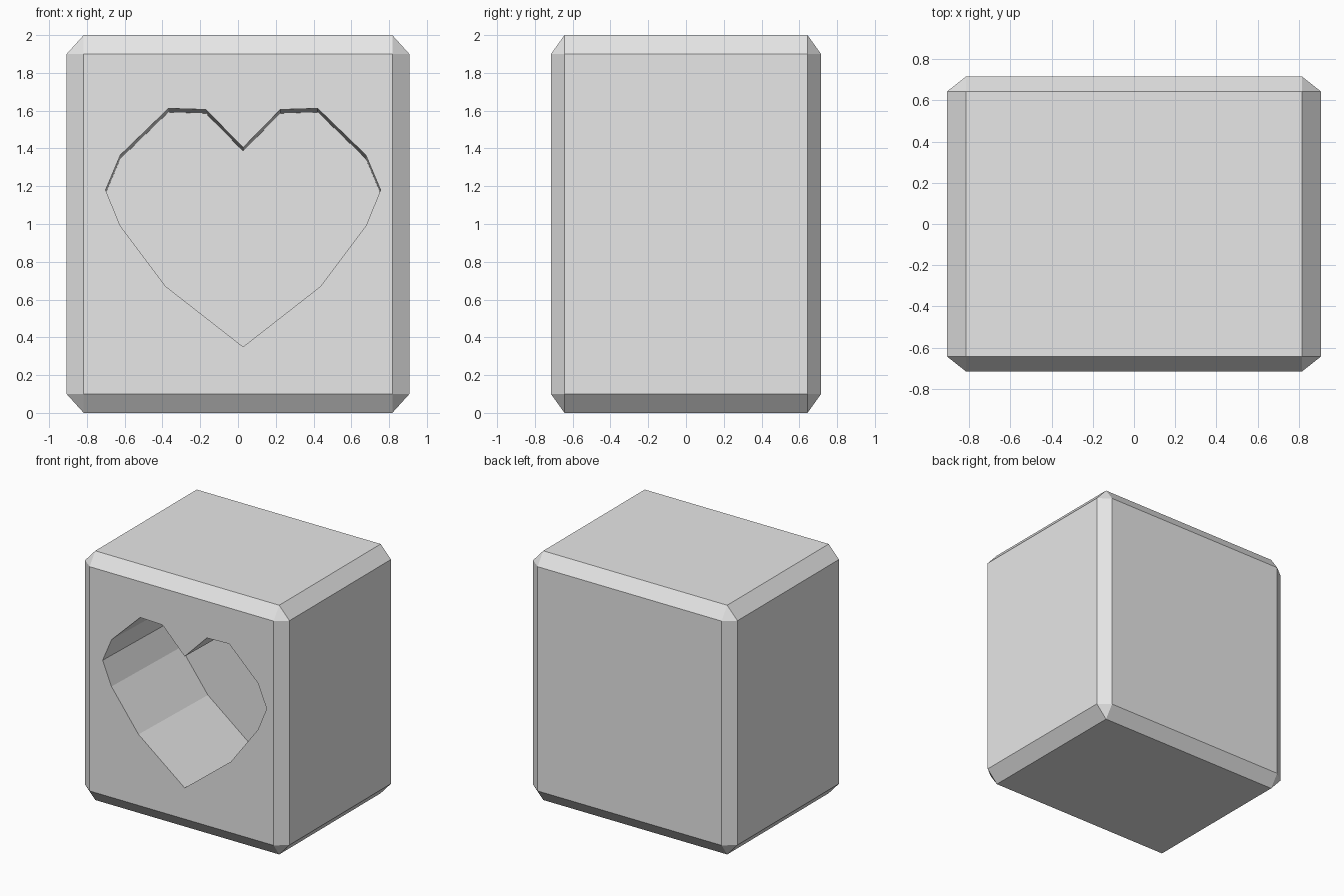
import bpy
import bmesh
from mathutils import Matrix, Vector

cube = bpy.data.objects.get("Cube")
if cube:
    bpy.data.objects.remove(cube, do_unlink=True)

WIDTH, DEPTH, HEIGHT = 1.815, 1.43, 2.0

grey = bpy.data.materials.new("plain_grey")
grey.use_nodes = True
colour = (0.8, 0.8, 0.8, 1)
grey.diffuse_color = colour
grey.node_tree.nodes["Principled BSDF"].inputs["Base Color"].default_value = colour


def make_object(name, bm):
    bmesh.ops.recalc_face_normals(bm, faces=bm.faces)
    mesh = bpy.data.meshes.new(name)
    bm.to_mesh(mesh)
    bm.free()
    mesh.materials.append(grey)
    obj = bpy.data.objects.new(name, mesh)
    bpy.context.collection.objects.link(obj)
    return obj


# Block: a unit cube with chamfered edges, stretched to size
bm = bmesh.new()
bmesh.ops.create_cube(bm, size=1)
bmesh.ops.bevel(bm, geom=bm.edges[:], offset=0.05, segments=1, affect='EDGES')
bm.transform(Matrix.Translation((0, 0, HEIGHT / 2)) @ Matrix.Diagonal((WIDTH, DEPTH, HEIGHT, 1)))
block = make_object("heart_block", bm)

# Heart cutter: mirrored outline, pushed back with a slight downward slope
half = [(0, 0.35), (0.41, 0.67), (0.65, 0.99), (0.728, 1.18),
        (0.65, 1.365), (0.395, 1.612), (0.197, 1.606), (0, 1.405)]
outline = half + [(-x, z) for x, z in reversed(half[1:-1])]
centre_x, front, recess = 0.027, -DEPTH / 2, 0.88
slope = Vector((0, 1, -0.023))
margin = 0.1

bm = bmesh.new()
start = Vector((centre_x, front, 0)) - slope * margin
face = bm.faces.new([bm.verts.new(start + Vector((x, 0, z))) for x, z in outline])
extruded = bmesh.ops.extrude_face_region(bm, geom=[face], use_keep_orig=True)
back = [v for v in extruded["geom"] if isinstance(v, bmesh.types.BMVert)]
bmesh.ops.translate(bm, verts=back, vec=slope * (recess + margin))
cutter = make_object("heart_cutter", bm)
cutter.hide_render = True

# Cut the recess and drop the cutter
cut = block.modifiers.new("heart_recess", 'BOOLEAN')
cut.operation = 'DIFFERENCE'
cut.solver = 'EXACT'
cut.object = cutter
bpy.context.view_layer.objects.active = block
block.select_set(True)
bpy.ops.object.modifier_apply(modifier=cut.name)
bpy.data.objects.remove(cutter, do_unlink=True)
